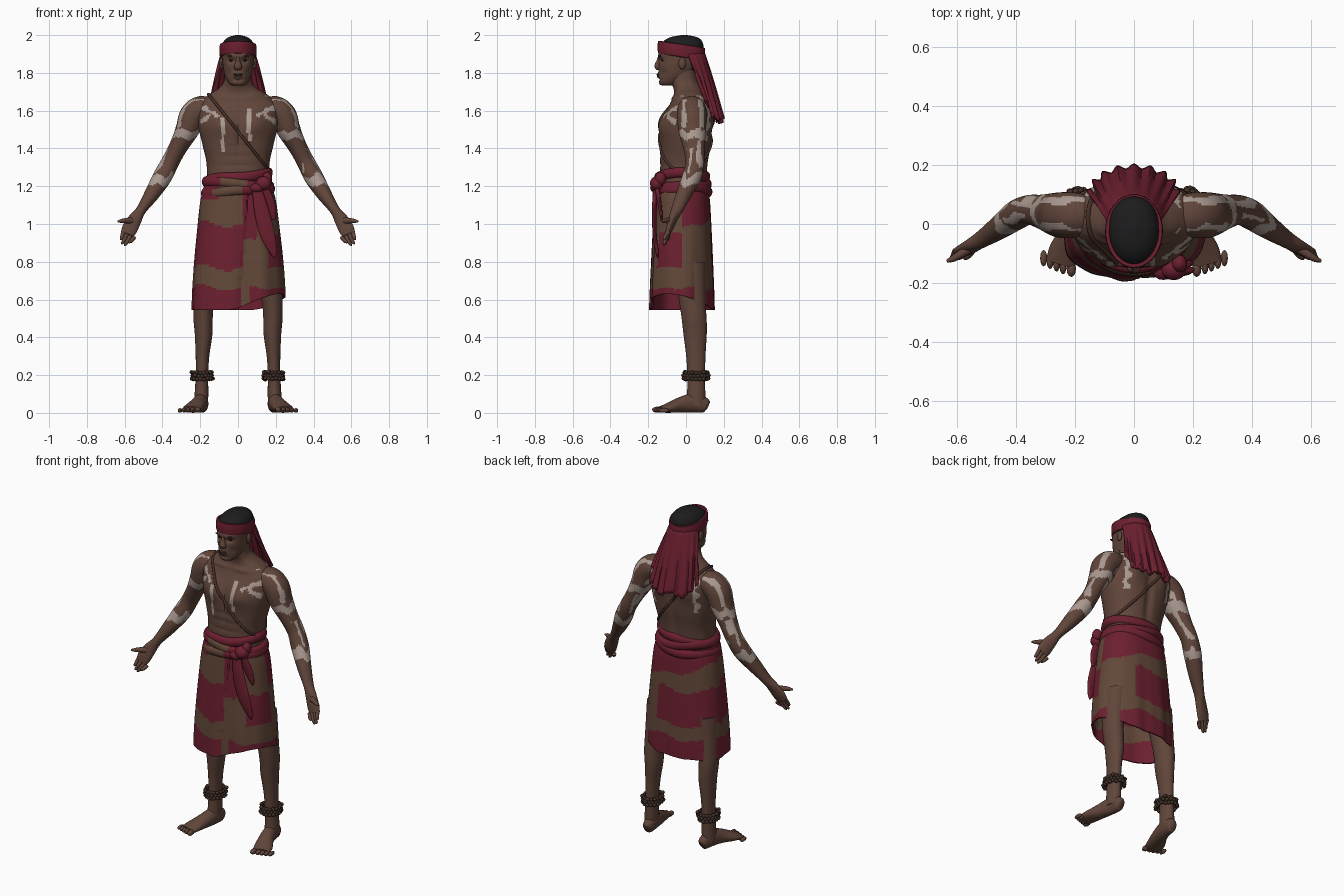
import bpy, bmesh, math, random
from mathutils import Vector, Matrix
from mathutils.bvhtree import BVHTree

if "Cube" in bpy.data.objects:
    bpy.data.objects.remove(bpy.data.objects["Cube"])

random.seed(4)
TAU = math.tau


def mat(name, r, g, b):
    m = bpy.data.materials.new(name)
    m.diffuse_color = (r, g, b, 1)
    m.use_nodes = True
    m.node_tree.nodes["Principled BSDF"].inputs["Base Color"].default_value = m.diffuse_color
    return m


SKIN = mat("brown skin", 0.118, 0.060, 0.042)
LIP = mat("dark skin", 0.060, 0.028, 0.021)
RED = mat("dark red cloth", 0.150, 0.014, 0.029)
BROWN = mat("brown cloth", 0.122, 0.064, 0.040)
HAIR = mat("black hair", 0.012, 0.012, 0.013)
PAINT = mat("pale body paint", 0.40, 0.32, 0.28)
BEAD = mat("anklet brown", 0.055, 0.030, 0.021)


def finish(name, bm, mats, rule=None, solid=0):
    bmesh.ops.recalc_face_normals(bm, faces=bm.faces[:])
    for f in bm.faces:
        f.smooth = True
        if rule:
            f.material_index = int(rule(f.calc_center_median()))
    me = bpy.data.meshes.new(name)
    bm.to_mesh(me)
    bm.free()
    for m in mats:
        me.materials.append(m)
    ob = bpy.data.objects.new(name, me)
    bpy.context.collection.objects.link(ob)
    if solid:
        md = ob.modifiers.new("thickness", 'SOLIDIFY')
        md.thickness, md.offset = solid, -1
    return ob


def spline(rings, sub):
    out, n = [], len(rings)
    for i in range(n - 1):
        a, b, c, d = (rings[max(0, min(n - 1, i + k))] for k in (-1, 0, 1, 2))
        for s in range(sub):
            t = s / sub
            out.append([0.5 * (2 * q + (r - p) * t + (2 * p - 5 * q + 4 * r - w) * t * t
                        + (3 * q - p - 3 * r + w) * t ** 3) for p, q, r, w in zip(a, b, c, d)])
    return out + [list(rings[-1])]


def loft(name, rings, mats, seg=24, sub=5, ref=None, power=2, warp=None, rule=None,
         caps=True, closed=False, solid=0, side=1):
    """Skin rings (x, y, z, ra, rb); flat rings, or rings square to the path when ref is given."""
    rings = rings if closed else spline(rings, sub)
    bm, n, loops = bmesh.new(), len(rings), []
    for i, (x, y, z, ra, rb) in enumerate(rings):
        a, b = Vector((1, 0, 0)), Vector((0, 1, 0))
        if ref:
            j, k = ((i - 1) % n, (i + 1) % n) if closed else (max(i - 1, 0), min(i + 1, n - 1))
            t = (Vector(rings[k][:3]) - Vector(rings[j][:3])).normalized()
            a = Vector(ref).cross(t).normalized()
            b = t.cross(a)
        loop = []
        for q in range(seg):
            c, s = math.cos(TAU * q / seg), math.sin(TAU * q / seg)
            p = Vector((x, y, z)) + a * ra * math.copysign(abs(c) ** (2 / power), c) \
                + b * rb * math.copysign(abs(s) ** (2 / power), s)
            if warp:
                warp(p)
            p.x *= side
            loop.append(bm.verts.new(p))
        loops.append(loop)
    for i in range(n if closed else n - 1):
        l, m = loops[i], loops[(i + 1) % n]
        for q in range(seg):
            bm.faces.new((l[q], l[(q + 1) % seg], m[(q + 1) % seg], m[q]))
    if caps and not closed:
        bm.faces.new(loops[0])
        bm.faces.new(loops[-1])
    return finish(name, bm, mats, rule, solid)


def balls(name, items, m, seg=12):
    bm = bmesh.new()
    for loc, size in items:
        bmesh.ops.create_uvsphere(bm, u_segments=seg, v_segments=max(4, seg // 2), radius=1,
                                  matrix=Matrix.Translation(loc) @ Matrix.Diagonal((*size, 1)))
    return finish(name, bm, [m])


def bump(u, cu, su, v=0, cv=0, sv=1):
    return math.exp(-((u - cu) / su) ** 2 - ((v - cv) / sv) ** 2)


# Torso and neck
def torso_warp(p):
    x, z = abs(p.x), p.z
    if p.y < -0.03:
        p.y -= 0.020 * bump(x, 0.09, 0.06, z, 1.53, 0.055)
        p.y += 0.010 * bump(x, 0, 0.012, z, 1.45, 0.13)
        p.y -= 0.008 * bump(x, 0.08, 0.07, z, 1.668, 0.012)
        p.y += 0.004 * sum(bump(x, 0, 0.09, z, h, 0.007) for h in (1.31, 1.36, 1.41))
    elif p.y > 0.03:
        p.y += 0.014 * bump(x, 0.10, 0.05, z, 1.55, 0.07)
        p.y -= 0.016 * bump(x, 0, 0.022, z, 1.42, 0.17)


def torso_paint(p):
    x, z, w = p.x, p.z, 0.006 * math.sin(p.z * 90) + 0.004 * math.sin(p.x * 140)
    if p.y < -0.03:
        return (abs(x + 0.08) < 0.009 and 1.38 < z < 1.56 or abs(x - 0.06) < 0.011 and 1.44 < z < 1.61
                or abs(z - 1.60 - 0.4 * (abs(x) - 0.16)) < 0.013 + w and 0.10 < abs(x) < 0.21
                or abs(z - 1.56 + 0.9 * (abs(x) - 0.17)) < 0.012 + w and 0.14 < abs(x) < 0.2)
    return abs(abs(x) - 0.145 - w) < 0.012 and 1.44 < z < 1.68


torso = loft("torso", [
    (0, -.02, 1.10, .17, .12), (0, -.015, 1.25, .165, .125), (0, -.010, 1.33, .168, .128),
    (0, -.003, 1.42, .188, .136), (0, 0, 1.50, .207, .137), (0, .012, 1.57, .218, .130),
    (0, .02, 1.63, .215, .108), (0, .02, 1.685, .155, .085), (0, .008, 1.72, .10, .075),
    (0, -.012, 1.76, .073, .072), (0, -.025, 1.84, .068, .068)],
    [SKIN, PAINT], seg=112, sub=9, power=2.3, warp=torso_warp, rule=torso_paint)


# Shoulder cord running round the chest
tree = BVHTree.FromPolygons([v.co for v in torso.data.vertices],
                            [p.vertices[:] for p in torso.data.polygons])
mid, across = Vector((0, 0, 1.49)), Vector((-0.31, 0, 0.39)).normalized()
cord = []
for i in range(64):
    d = across * math.cos(TAU * i / 64) + Vector((0, math.sin(TAU * i / 64), 0))
    hit = tree.ray_cast(mid, d)[0]
    if hit:
        cord.append((*(hit + d * 0.002), .008, .008))
loft("shoulder_cord", cord, [LIP], seg=8, ref=(0.78, 0, 0.62), closed=True)


# Head with brow, nose, lips, eyes and ears
def head_warp(p):
    if p.y < -0.07:
        x, z = abs(p.x), p.z
        p.y += 0.014 * bump(x, .035, .018, z, 1.865, .012)
        p.y -= 0.007 * bump(x, .03, .03, z, 1.890, .010)
        p.y -= 0.006 * bump(x, 0, .03, z, 1.785, .02)
        p.y += 0.007 * bump(x, 0, .03, z, 1.763, .007)
        p.y += 0.007 * bump(x, .052, .015, z, 1.80, .02)


loft("head", [
    (0, -.09, 1.732, .022, .03), (0, -.086, 1.742, .045, .055), (0, -.062, 1.78, .067, .082),
    (0, -.042, 1.83, .079, .103), (0, -.030, 1.88, .084, .115), (0, -.024, 1.93, .087, .117),
    (0, -.018, 1.965, .077, .104), (0, -.012, 1.988, .052, .073), (0, -.01, 2.0, .012, .016)],
    [SKIN, HAIR], seg=72, sub=8, power=2.2, warp=head_warp,
    rule=lambda p: p.z > 1.93 or p.y > 0.0 and p.z > 1.80 and p.y > 0.03)
loft("nose", [(0, -.134, 1.892, .009, .012), (0, -.142, 1.862, .011, .014),
              (0, -.151, 1.834, .022, .016), (0, -.141, 1.820, .018, .009)], [SKIN], 16, 5, (0, 1, 0))
balls("lips", [((0, -.147, 1.792), (.026, .009, .006)), ((0, -.146, 1.781), (.023, .009, .007))], LIP)
balls("eyes", [((s * .034, -.122, 1.866), (.014, .009, .006)) for s in (-1, 1)], HAIR)
balls("eyebrows", [((s * .036, -.137, 1.890), (.022, .008, .005)) for s in (-1, 1)], LIP)
balls("ears", [((s * .088, -.02, 1.85), (.010, .02, .032)) for s in (-1, 1)], SKIN)

# Headband and the cloth falling from it
ring = [TAU * i / 48 for i in range(48)]
loft("headband", [(.090 * math.cos(a), -.024 + .118 * math.sin(a), 1.918 - .018 * math.sin(a),
                   .008, .034) for a in ring], [RED], 12, ref=(0, 0, 1), power=4, closed=True)
bm, rows, cols = bmesh.new(), 16, 48
drop = [0.39 - 0.05 * random.random() for _ in range(cols // 3 + 1)]
grid = []
for r in range(rows + 1):
    v = r / rows
    row = []
    for c in range(cols + 1):
        u = 2 * c / cols - 1
        fold = 0.008 * v * math.cos(c * TAU / 6)
        length = drop[c // 3] - 0.09 * u * u
        w = .088 + .062 * v ** 0.8 + fold
        row.append(bm.verts.new((w * math.sin(u * 1.5),
                                 .098 + .10 * v ** 0.9 + fold - (.10 - .005 * v) * (1 - math.cos(u * 1.5)),
                                 1.91 - length * v)))
    grid.append(row)
for r in range(rows):
    for c in range(cols):
        bm.faces.new((grid[r][c], grid[r][c + 1], grid[r + 1][c + 1], grid[r + 1][c]))
finish("head_cloth", bm, [RED], solid=0.018)


# Arms, hands and fingers
def arm_paint(p):
    x, z, w = abs(p.x), p.z, 0.010 * math.sin(p.y * 70 + p.x * 50)
    up = abs(p.y - 0.035)
    return (1.45 + w < z < 1.495 + w or 1.205 + w < z < 1.26 + 2 * w
            or 1.51 < z < 1.66 and abs(up - 0.045 - w / 3) < 0.012
            or 1.30 < z < 1.44 and p.y > 0.02 and abs(p.y - 0.075 - w) < 0.012
            or 1.27 < z < 1.40 and abs(p.y - 0.02 - w) < 0.010 and x > 0.34)


for s, word in ((-1, "left"), (1, "right")):
    loft(word + "_arm", [
        (.13, .03, 1.60, .05, .06), (.19, .03, 1.608, .070, .075), (.238, .03, 1.573, .072, .078),
        (.268, .033, 1.50, .063, .073), (.315, .042, 1.41, .049, .058), (.358, .048, 1.33, .047, .050),
        (.40, .03, 1.25, .050, .050), (.455, -.01, 1.16, .040, .041), (.512, -.048, 1.075, .027, .031),
        (.545, -.07, 1.025, .036, .023), (.573, -.088, .975, .041, .018), (.585, -.097, .945, .034, .013)],
        [SKIN, PAINT], seg=56, sub=9, ref=(0, 1, 0), rule=arm_paint, side=s)
    tips = [(.618, .915), (.612, .893), (.597, .885), (.573, .898)]
    for i, (x, z) in enumerate(tips):
        bx, bz = .607 - i * .019, .962 - i * .011
        loft(f"{word}_finger_{i + 1}", [
            (bx, -.092, bz, .011, .011), ((bx + x) / 2, -.107, (bz + z) / 2, .010, .010),
            (x, -.115, z + .006, .008, .008), (x, -.115, z, .003, .003)],
            [SKIN], 12, 4, (0, 1, 0), side=s)
    loft(word + "_thumb", [(.545, -.075, 1.015, .02, .016), (.585, -.10, 1.018, .015, .014),
                           (.615, -.118, 1.016, .011, .011), (.636, -.126, 1.013, .005, .005)],
         [SKIN], 12, 4, (0, 1, 0), side=s)

    # Legs, feet and toes
    loft(word + "_leg", [
        (.155, .02, .80, .075, .085), (.18, .033, .60, .056, .070), (.185, .043, .50, .051, .066),
        (.182, .048, .42, .047, .062), (.188, .052, .30, .036, .051), (.191, .054, .20, .033, .047),
        (.193, .054, .11, .036, .048), (.196, .05, .04, .037, .052)], [SKIN], 32, 5, side=s)
    loft(word + "_foot", [
        (.186, .116, .035, .016, .022), (.188, .10, .041, .030, .040), (.195, .04, .052, .037, .051),
        (.212, -.03, .042, .043, .041), (.236, -.09, .027, .052, .027), (.250, -.135, .018, .050, .017)],
        [SKIN], 24, 5, (0, 0, 1), side=s)
    balls(word + "_toes", [((s * (.213 + .022 * i + .006 * (i > 0)), -.152 + .009 * i, .017 - .001 * i),
                            (.016 if i == 0 else .012, .028, .016 - .001 * i)) for i in range(5)], SKIN)

    # Anklet of clustered seeds over a band
    beads = []
    for k in range(3):
        for i in range(18):
            a, j = TAU * (i + k / 2) / 18, random.uniform(-.006, .006)
            beads.append(((s * .190 + (.052 + j) * math.cos(a), .053 + (.061 + j) * math.sin(a),
                           .180 + .017 * k + j / 2), (.012, .012, .011)))
    balls(word + "_anklet", beads, BEAD, 8)


# Wrapped skirt with an overlapping front fold and a hem that lifts on one side
def skirt_warp(p):
    a, low = math.atan2(p.y + .02, p.x), max(0, min(1, (1.17 - p.z) / .6))
    f = 1 + low * (.018 * math.sin(a * 7 + 1) + .010 * math.sin(a * 13))
    if p.y < -.05:
        edge = .055 - .05 * low
        if edge < p.x < edge + .1:
            f -= .06 * (1 - (p.x - edge) / .1)
    p.x *= f
    p.y = -.02 + (p.y + .02) * f
    p.z += .085 * low * max(0, math.cos(a + .35)) ** 2


def skirt_red(p):
    x, y, z = p.x, p.y, p.z
    w = .012 * math.sin(x * 25) + .008 * math.sin(y * 40)
    if z < .665 + w:
        return not (y < -.1 and .01 < x < .06)
    if y < -.02:
        return (x < .03 and .77 + w < z < 1.0 + w or .02 < x < .10 and .92 < z and x < .09 - (z - 1.13) * .2
                or x > .16 and .77 < z < .95 or x < -.1 and z > 1.13)
    return x < .10 and .745 + w < z < .955 + w or z > 1.05 + w - x * .25


loft("skirt", [(0, -.022, 1.20, .180, .138), (0, -.02, 1.12, .200, .147), (0, -.02, .98, .216, .155),
               (0, -.02, .80, .233, .163), (0, -.02, .65, .243, .169), (0, -.02, .545, .246, .172)],
     [BROWN, RED], seg=144, sub=12, power=2.3, warp=skirt_warp, rule=skirt_red, caps=False, solid=.01)

# Rolled sash, knot and hanging ends
for i, (z, r, tilt) in enumerate(((1.175, .188, .012), (1.212, .184, -.016), (1.25, .176, .018))):
    loft(f"sash_roll_{i + 1}", [
        ((r - .012) * math.cos(a), -.02 + (r - .048) * math.sin(a),
         z + tilt * math.cos(a) + .005 * math.sin(3 * a + i), .020, .027) for a in ring],
        [RED, BROWN], 14, ref=(0, 0, 1), closed=True,
        rule=lambda p, i=i: p.y < -.04 and (-.14 + .05 * i < p.x < .02 + .03 * i) and i < 2)
balls("sash_knot", [((.135, -.155, 1.215), (.042, .036, .038)), ((.10, -.160, 1.19), (.038, .03, .025)),
                    ((.155, -.135, 1.24), (.026, .03, .035))], RED, 16)
loft("sash_end_long", [(.10, -.160, 1.19, .025, .014), (.122, -.168, 1.08, .038, .012),
                       (.155, -.166, .95, .040, .011), (.185, -.155, .86, .022, .009),
                       (.195, -.15, .82, .004, .004)], [RED], 20, 6, (0, 1, 0))
loft("sash_end_short", [(.135, -.155, 1.20, .02, .012), (.165, -.142, 1.12, .028, .011),
                        (.185, -.132, 1.05, .018, .008), (.19, -.13, 1.02, .004, .004)],
     [RED], 16, 5, (0, 1, 0))

# Smooth shading with crisp edges
for ob in bpy.context.scene.objects:
    ob.select_set(True)
    bpy.context.view_layer.objects.active = ob
bpy.ops.object.shade_smooth_by_angle(angle=math.radians(50))
